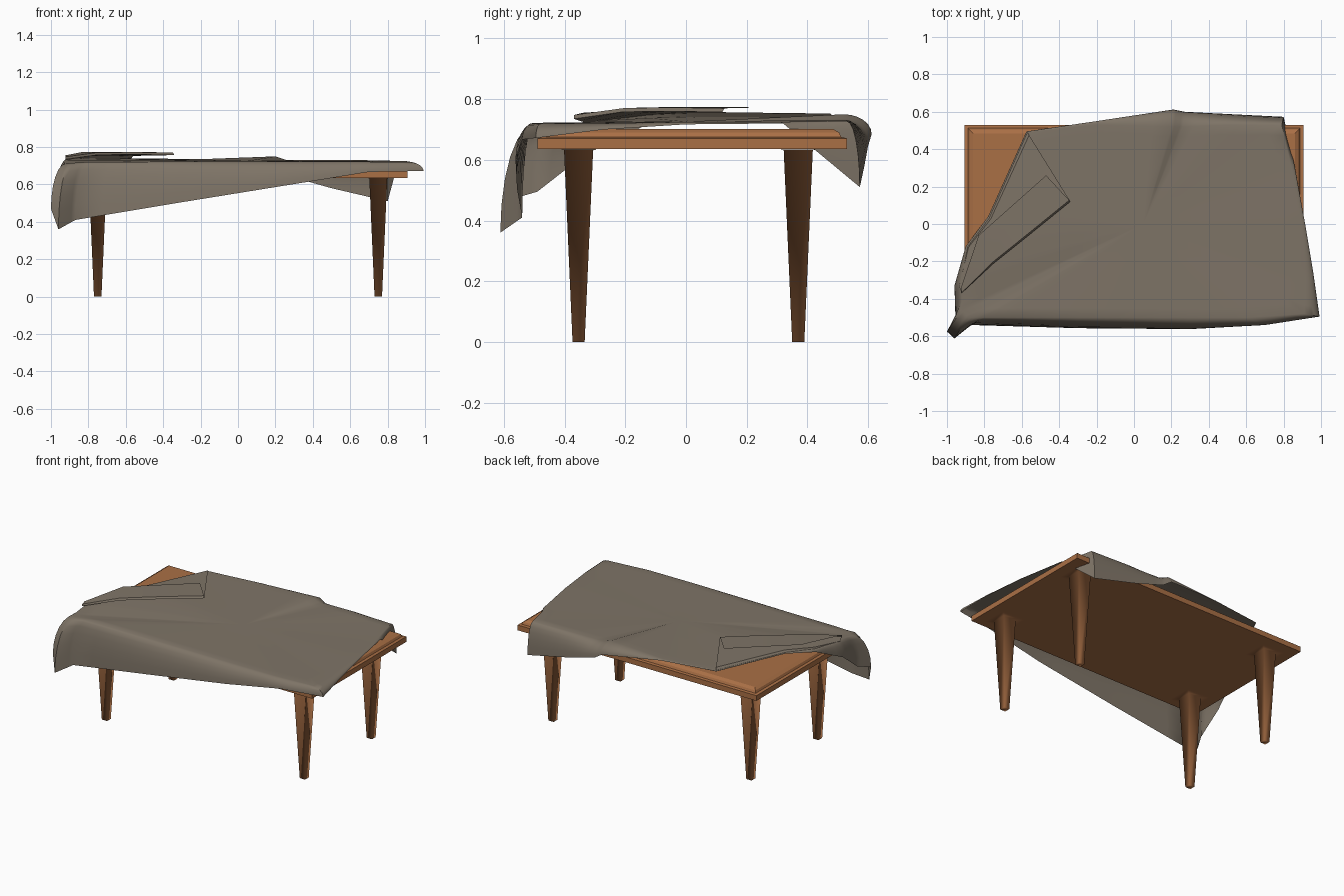
import bpy, bmesh, math
from mathutils import Vector

if "Cube" in bpy.data.objects:
    bpy.data.objects.remove(bpy.data.objects["Cube"])


def material(name, rgb):
    m = bpy.data.materials.new(name)
    m.diffuse_color = (*rgb, 1)
    m.use_nodes = True
    m.node_tree.nodes["Principled BSDF"].inputs["Base Color"].default_value = m.diffuse_color
    return m


WOOD = material("warm wood", (0.40, 0.16, 0.06))
CLOTH = material("taupe cloth", (0.21, 0.175, 0.135))


def finish(bm, name, mat, angle=None):
    """Turn a bmesh into a smooth shaded object."""
    me = bpy.data.meshes.new(name)
    bm.to_mesh(me)
    bm.free()
    me.materials.append(mat)
    ob = bpy.data.objects.new(name, me)
    bpy.context.collection.objects.link(ob)
    me.polygons.foreach_set("use_smooth", [True] * len(me.polygons))
    if angle:
        bpy.ops.object.select_all(action='DESELECT')
        ob.select_set(True)
        bpy.context.view_layer.objects.active = ob
        bpy.ops.object.shade_smooth_by_angle(angle=math.radians(angle))
    return ob


def loft(bm, rings, closed=True):
    """Skin a list of equal point rings with quads."""
    vs = [[bm.verts.new(p) for p in r] for r in rings]
    for a, b in zip(vs, vs[1:]):
        n = len(a)
        for i in range(n if closed else n - 1):
            j = (i + 1) % n
            bm.faces.new((a[i], a[j], b[j], b[i]))
    return vs


def rect(cx, cy, hx, hy, z):
    return [(cx - hx, cy - hy, z), (cx + hx, cy - hy, z),
            (cx + hx, cy + hy, z), (cx - hx, cy + hy, z)]


# table top with stepped, chamfered rim
bm = bmesh.new()
rings = loft(bm, [rect(0, 0.02, 0.905 - d, 0.51 - d, z) for d, z in
                  [(0, 0.635), (0, 0.671), (0.018, 0.675), (0.025, 0.69), (0.045, 0.702)]])
bm.faces.new(rings[-1])
bm.faces.new(rings[0][::-1])
finish(bm, "table_top", WOOD, 30)

# tapered legs, blending into the underside with a small flange
for sx, xn in ((-1, "left"), (1, "right")):
    for y, yn in ((-0.354, "front"), (0.37, "back")):
        bm = bmesh.new()
        rings = loft(bm, [rect(sx * 0.75, y, h, h, z) for h, z in
                          [(0.02, 0.0), (0.048, 0.633), (0.085, 0.634)]])
        bm.faces.new(rings[0][::-1])
        finish(bm, f"{yn}_{xn}_leg", WOOD)

# cloth: pairs of (point on table rim, point on hem), clockwise parts joined
BACK_RIGHT = [
    ((-0.57, 0.49, 0.74), (-0.575, 0.495, 0.735)),
    ((-0.2, 0.53, 0.735), (-0.2, 0.55, 0.73)),
    ((0.2, 0.52, 0.75), (0.21, 0.612, 0.685)),
    ((0.26, 0.52, 0.73), (0.27, 0.6, 0.645)),
    ((0.5, 0.53, 0.732), (0.5, 0.588, 0.58)),
    ((0.79, 0.53, 0.728), (0.8, 0.573, 0.51)),
    ((0.84, 0.3, 0.725), (0.857, 0.32, 0.72)),
    ((0.895, 0.0, 0.725), (0.915, 0.0, 0.717)),
    ((0.92, -0.3, 0.72), (0.96, -0.27, 0.70)),
]
FRONT_LEFT = [
    ((0.91, -0.48, 0.72), (0.992, -0.495, 0.672)),
    ((0.6, -0.50, 0.722), (0.7, -0.54, 0.667)),
    ((0.3, -0.50, 0.722), (0.3, -0.562, 0.602)),
    ((-0.3, -0.50, 0.722), (-0.3, -0.557, 0.505)),
    ((-0.8, -0.50, 0.72), (-0.87, -0.54, 0.41)),
    ((-0.89, -0.5, 0.715), (-0.96, -0.612, 0.36)),
    ((-0.92, -0.46, 0.712), (-1.0, -0.575, 0.47)),
    ((-0.92, -0.4, 0.718), (-0.955, -0.49, 0.495)),
    ((-0.92, -0.3, 0.728), (-0.96, -0.33, 0.62)),
    ((-0.885, -0.12, 0.738), (-0.9, -0.12, 0.72)),
    ((-0.77, 0.03, 0.742), (-0.78, 0.04, 0.738)),
]


def densify(pairs, n=4):
    """Add in-between points along the outline."""
    out = []
    for (r0, h0), (r1, h1) in zip(pairs, pairs[1:] + pairs[:1]):
        for k in range(n):
            out.append((Vector(r0).lerp(Vector(r1), k / n), Vector(h0).lerp(Vector(h1), k / n)))
    return out


outline = densify((BACK_RIGHT + FRONT_LEFT)[::-1])
centre = Vector((0.05, 0.0, 0.726))
rings = []
for k in range(6, -1, -1):          # hanging skirt, rounded over the table edge
    a = k / 6 * math.pi / 2
    rings.append([r + Vector(((h.x - r.x) * math.sin(a), (h.y - r.y) * math.sin(a),
                              (h.z - r.z) * (1 - math.cos(a)))) for r, h in outline])
for f in (0.9, 0.7, 0.4):           # flat area on the table
    rings.append([centre.lerp(r, f) for r, h in outline])
bm = bmesh.new()
inner = loft(bm, rings)[-1]
c = bm.verts.new(centre)
for i, v in enumerate(inner):
    bm.faces.new((v, inner[(i + 1) % len(inner)], c))
finish(bm, "draped_cloth", CLOTH, 50)

# folded-back corner: sections of (fold line, lower layer edge, returned hem)
SECTIONS = [
    ((-0.935, -0.33, 0.71), (-0.922, -0.37, 0.735), (-0.925, -0.34, 0.755)),
    ((-0.89, -0.12, 0.735), (-0.75, -0.21, 0.758), (-0.83, -0.06, 0.774)),
    ((-0.775, 0.03, 0.742), (-0.55, -0.05, 0.76), (-0.65, 0.10, 0.774)),
    ((-0.57, 0.49, 0.74), (-0.34, 0.12, 0.757), (-0.47, 0.26, 0.773)),
]
bm = bmesh.new()
rows = []
for a, b, d in SECTIONS:
    a, b, d = Vector(a), Vector(b), Vector(d)
    up = Vector((0, 0, 0.012))
    rows.append([a, a.lerp(b, 0.04) + up, a.lerp(b, 0.5) + up * 0.5, b, b.lerp(d, 0.05) + up, d])
loft(bm, rows, closed=False)
bmesh.ops.recalc_face_normals(bm, faces=bm.faces)
finish(bm, "folded_cloth_corner", CLOTH, 40)
